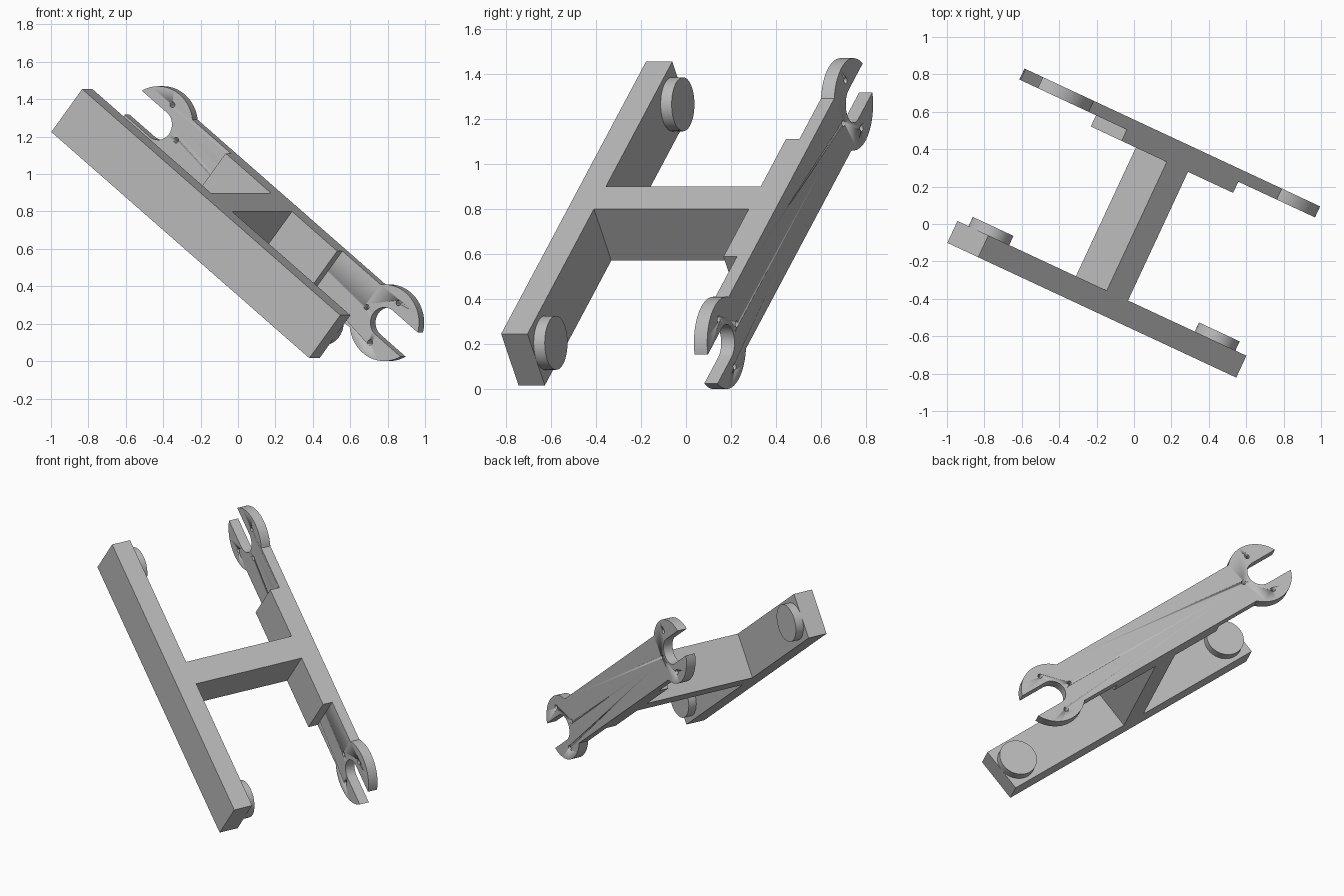
import bpy
import bmesh
from math import asin, cos, sin, pi, radians
from mathutils import Matrix, Vector

cube = bpy.data.objects.get("Cube")
if cube:
    bpy.data.objects.remove(cube, do_unlink=True)

grey = bpy.data.materials.new("plain grey")
grey.use_nodes = True
grey.diffuse_color = (0.5, 0.5, 0.5, 1)
grey.node_tree.nodes["Principled BSDF"].inputs["Base Color"].default_value = (0.5, 0.5, 0.5, 1)

# Tilted frame: x runs along the bars, y from front to back, z across the bars
FRAME = (Matrix.Translation((-0.009, 0.004, 0.735))
         @ Matrix.Rotation(radians(-25), 4, 'Z')
         @ Matrix.Rotation(radians(38.46), 4, 'Y'))
HALF_LENGTH, HALF_WIDTH = 0.972, 0.1465
END = 0.852                      # distance of pegs and jaws from the middle
JAW, SLOT = 0.205, 0.082         # outer and inner jaw radius


def arc(radius, start, stop, steps):
    angles = [start + (stop - start) * i / steps for i in range(steps + 1)]
    return [(END + radius * cos(t), radius * sin(t)) for t in angles]


def rectangle(half_x, half_z):
    return [(-half_x, -half_z), (half_x, -half_z), (half_x, half_z), (-half_x, half_z)]


def slab(name, outline, front, back):
    """Extrude an outline of (x, z) points from front to back."""
    bm = bmesh.new()
    face = bm.faces.new([bm.verts.new((x, front, z)) for x, z in outline])
    top = bmesh.ops.extrude_face_region(bm, geom=[face])["geom"]
    moved = [v for v in top if isinstance(v, bmesh.types.BMVert)]
    bmesh.ops.translate(bm, verts=moved, vec=Vector((0, back - front, 0)))
    bmesh.ops.recalc_face_normals(bm, faces=bm.faces)
    mesh = bpy.data.meshes.new(name)
    bm.to_mesh(mesh)
    bm.free()
    mesh.materials.append(grey)
    mesh.shade_smooth()
    mesh.set_sharp_from_angle(angle=radians(30))
    obj = bpy.data.objects.new(name, mesh)
    obj.matrix_world = FRAME
    bpy.context.collection.objects.link(obj)
    return obj


# Front bar, cross bar and the pad on the rear plate
slab("front_bar", rectangle(HALF_LENGTH, HALF_WIDTH), -0.513, -0.384)
slab("cross_bar", rectangle(0.08, HALF_WIDTH), -0.384, 0.375)
slab("rear_pad", rectangle(0.42, HALF_WIDTH), 0.375, 0.441)

# Round pegs on the back of the front bar
peg = arc(0.12, 0, 2 * pi, 48)[:-1]
for side, sign in (("right", -1), ("left", 1)):
    slab(side + "_peg", [(sign * x, z) for x, z in peg], -0.384, -0.33)

# Rear plate with an open jaw at each end
join = pi - asin(HALF_WIDTH / JAW)
tip = asin(SLOT / JAW)
jaw = (arc(JAW, join, tip, 20) + arc(SLOT, pi / 2, 3 * pi / 2, 20)
       + arc(JAW, -tip, -join, 20))
plate = slab("rear_plate", jaw + [(-x, -z) for x, z in jaw], 0.441, 0.506)

# Three small holes drilled through each jaw
for sign in (-1, 1):
    for dx, dz in ((-0.135, 0), (0, 0.135), (0, -0.135)):
        ring = [(sign * (x + dx), z + dz) for x, z in arc(0.015, 0, 2 * pi, 16)[:-1]]
        cutter = slab("hole_cutter", ring, 0.4, 0.55)
        cutter.hide_render = True
        cutter.hide_set(True)
        cut = plate.modifiers.new("hole", 'BOOLEAN')
        cut.operation = 'DIFFERENCE'
        cut.solver = 'EXACT'
        cut.object = cutter
